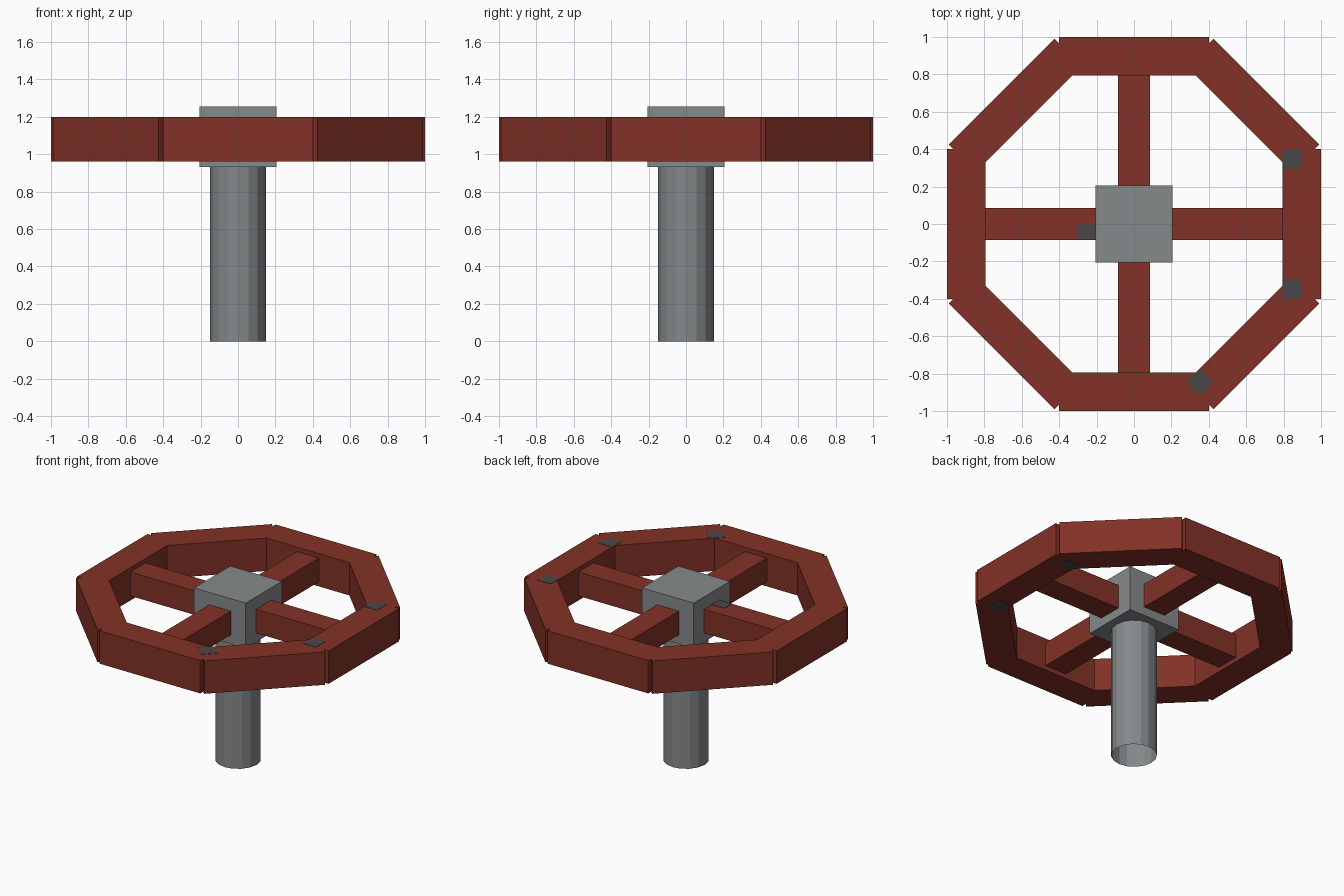
import bpy
import math
from mathutils import Matrix, Vector

if "Cube" in bpy.data.objects:
    bpy.data.objects.remove(bpy.data.objects["Cube"], do_unlink=True)


def material(name, colour):
    mat = bpy.data.materials.new(name)
    mat.use_nodes = True
    mat.diffuse_color = (*colour, 1)
    bsdf = mat.node_tree.nodes["Principled BSDF"]
    bsdf.inputs["Base Color"].default_value = (*colour, 1)
    bsdf.inputs["Roughness"].default_value = 0.8
    return mat


red = material("painted red", (0.225, 0.031, 0.020))
grey = material("steel grey", (0.235, 0.252, 0.258))
dark = material("worn dark grey", (0.068, 0.064, 0.064))


def box(name, size, centre, mat, angle=0):
    """Box placed at centre, then swung about the wheel axis by angle."""
    bpy.ops.mesh.primitive_cube_add(size=1)
    ob = bpy.context.object
    ob.name = name
    spin = Matrix.Rotation(angle, 4, "Z")
    ob.data.transform(spin @ Matrix.Translation(Vector(centre)) @ Matrix.Diagonal((*size, 1)))
    ob.data.materials.append(mat)
    return ob


mid = 1.08          # height of the wheel's middle plane
rim_height = 0.236
rim_width = 0.206
bar_length = 0.80
spoke = 0.172

# Rim: eight straight bars
for i in range(8):
    box(f"rim_bar_{i + 1}", (rim_width, bar_length, rim_height),
        (1 - rim_width / 2, 0, mid), red, i * math.pi / 4)

# Four spokes between hub and rim
for i in range(4):
    box(f"spoke_{i + 1}", (0.64, spoke, spoke), (0.49, 0, mid), red, i * math.pi / 2)

# Hub block
box("hub", (0.41, 0.41, 0.324), (0, 0, 1.093), grey)

# Stem: open tube below the hub
bpy.ops.mesh.primitive_cylinder_add(vertices=16, radius=0.149, depth=0.95,
                                    end_fill_type="NOTHING", location=(0, 0, 0.475))
stem = bpy.context.object
stem.name = "stem"
stem.data.materials.append(grey)

# Worn square patches on the rim and one spoke
patch = 0.105
thin = 0.004
inner = 1 - rim_width + patch / 2
end = bar_length / 2 - patch / 2
for side, label in ((1, "top"), (-1, "bottom")):
    z = mid + side * rim_height / 2
    for y in (-end, end):
        box(f"rim_patch_{label}", (patch, patch, thin), (inner, y, z), dark)
box("rim_patch_diagonal", (patch, patch, thin),
    (inner, -end, mid + rim_height / 2), dark, -math.pi / 4)
box("spoke_patch", (0.1, spoke / 2, thin),
    (-0.255, -spoke / 4, mid + spoke / 2), dark)
